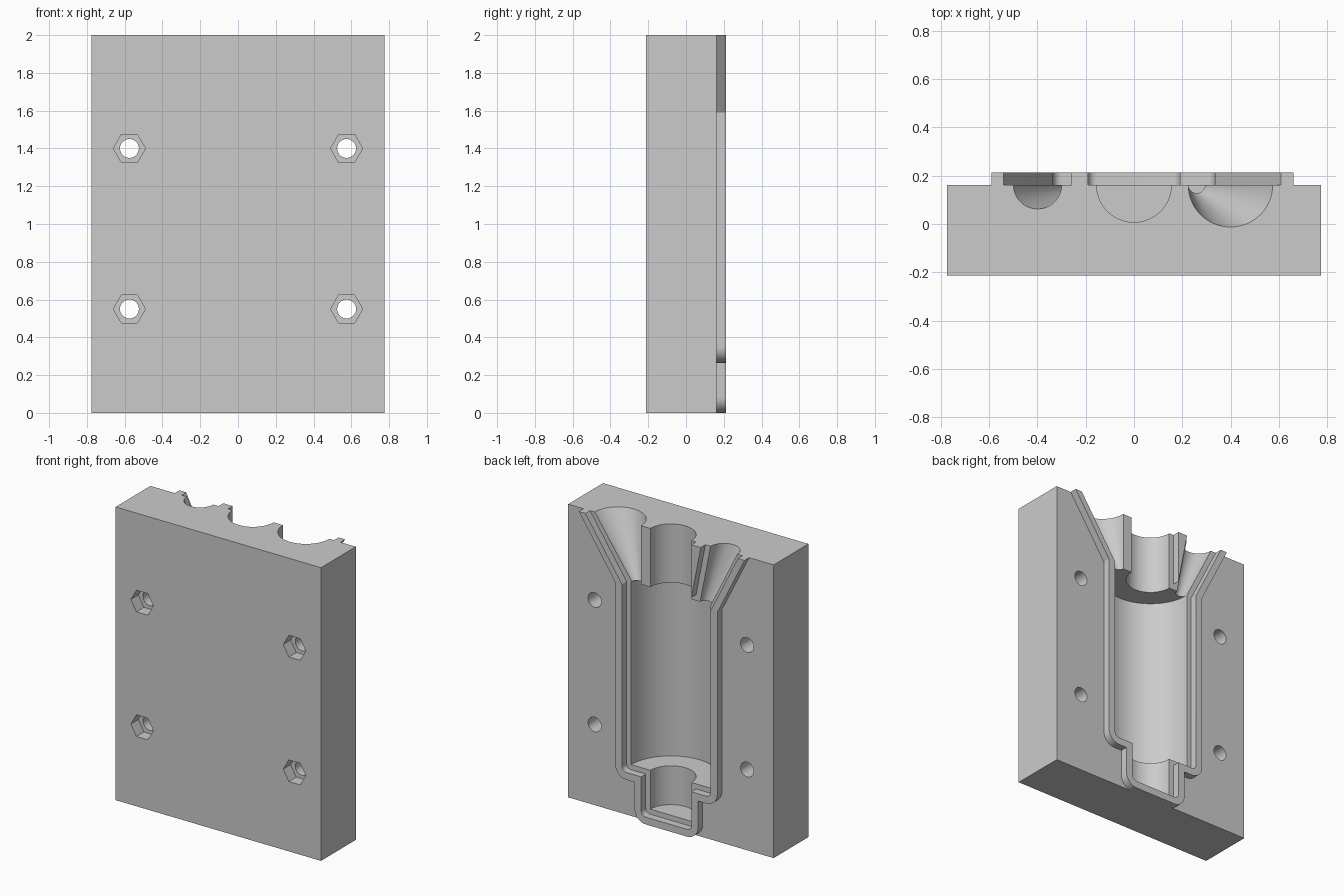
import bpy, bmesh
from math import sin, cos, pi, radians
from mathutils import Matrix, Vector

if "Cube" in bpy.data.objects:
    bpy.data.objects.remove(bpy.data.objects["Cube"])

FRONT, PARTING, TOP = -0.2125, 0.1625, 0.2125   # depth levels along y
GAP, WALL = 0.035, 0.085                        # seal inner / outer offset from the cavity

grey = bpy.data.materials.new("cast_grey")
grey.use_nodes = True
grey.diffuse_color = (0.6, 0.6, 0.6, 1)
grey.node_tree.nodes["Principled BSDF"].inputs["Base Color"].default_value = (0.6, 0.6, 0.6, 1)


def finish(bm, name):
    bmesh.ops.recalc_face_normals(bm, faces=bm.faces[:])
    mesh = bpy.data.meshes.new(name)
    bm.to_mesh(mesh)
    bm.free()
    mesh.materials.append(grey)
    obj = bpy.data.objects.new(name, mesh)
    bpy.context.collection.objects.link(obj)
    return obj


def select(obj):
    bpy.ops.object.select_all(action='DESELECT')
    obj.select_set(True)
    bpy.context.view_layer.objects.active = obj


def cut(target, cutter):
    cutter.hide_render = True
    select(target)
    mod = target.modifiers.new("cut", 'BOOLEAN')
    mod.operation, mod.solver, mod.object = 'DIFFERENCE', 'EXACT', cutter
    bpy.ops.object.modifier_apply(modifier=mod.name)
    bpy.data.objects.remove(cutter)


def rod(name, x, z, r, y0, y1, sides):
    """Prism along y."""
    bm = bmesh.new()
    m = Matrix.Translation((x, (y0 + y1) / 2, z)) @ Matrix.Rotation(pi / 2, 4, 'X')
    if sides == 6:
        m = m @ Matrix.Rotation(pi / 2, 4, 'Z')
    bmesh.ops.create_cone(bm, cap_ends=True, segments=sides, radius1=r, radius2=r,
                          depth=y1 - y0, matrix=m)
    return finish(bm, name)


def funnel(name, low, high):
    """Slanted cone between two horizontal rings, each (x, z, radius)."""
    bm = bmesh.new()
    n = 64
    rings = [[bm.verts.new((x + r * cos(2 * pi * i / n), PARTING + r * sin(2 * pi * i / n), z))
              for i in range(n)] for x, z, r in (low, high)]
    for i in range(n):
        j = (i + 1) % n
        bm.faces.new((rings[0][i], rings[0][j], rings[1][j], rings[1][i]))
    for ring in rings:
        bm.faces.new(ring)
    return finish(bm, name)


def raise_plate(bm, name):
    """Extrude flat faces from the parting plane up to the seal height."""
    out = bmesh.ops.extrude_face_region(bm, geom=bm.faces[:])
    moved = [v for v in out["geom"] if isinstance(v, bmesh.types.BMVert)]
    bmesh.ops.translate(bm, verts=moved, vec=(0, TOP - PARTING, 0))
    return finish(bm, name)


# Main block
bm = bmesh.new()
bmesh.ops.create_cube(bm, size=1)
bmesh.ops.scale(bm, vec=(1.55, PARTING - FRONT, 2), verts=bm.verts[:])
bmesh.ops.translate(bm, vec=(0, (PARTING + FRONT) / 2, 1), verts=bm.verts[:])
block = finish(bm, "mould_block")

# Turned cavity: foot, body and open neck
profile = [(0, 0.085), (0.155, 0.085), (0.155, 0.35), (0.3, 0.35),
           (0.3, 1.6), (0.155, 1.6), (0.155, 2.05), (0, 2.05)]
bm = bmesh.new()
pts = [bm.verts.new((r, PARTING, z)) for r, z in profile]
edges = [bm.edges.new(pair) for pair in zip(pts, pts[1:])]
bmesh.ops.spin(bm, geom=pts + edges, cent=(0, PARTING, 0), axis=(0, 0, 1),
               angle=2 * pi, steps=96)
bmesh.ops.remove_doubles(bm, verts=bm.verts[:], dist=1e-5)
cut(block, finish(bm, "cavity_cutter"))

# Pouring funnel and air vent, overrunning the block top and the body ceiling
for name, x, r_top, x_low, r_low in (("funnel_cutter", 0.4, 0.175, 0.26, 0.035),
                                     ("vent_cutter", -0.4, 0.1, -0.26, 0.04)):
    def ring(t):
        return (x_low + (x - x_low) * t, 1.6 + 0.4 * t, r_low + (r_top - r_low) * t)
    cut(block, funnel(name, ring(-0.03), ring(1.05)))

# Bolt holes with hexagonal nut pockets on the front
for x in (-0.575, 0.575):
    for z in (0.55, 1.4):
        cut(block, rod("bolt_cutter", x, z, 0.05, FRONT - 0.1, TOP + 0.1, 32))
        cut(block, rod("nut_cutter", x, z, 0.085, FRONT - 0.1, FRONT + 0.08, 6))


# Raised seal around the cavity outline
def seal_side(offset, x_top):
    def corner(cx, cz):
        return [(cx + offset * cos(a), cz - offset * sin(a))
                for a in (radians(90 * i / 10) for i in range(11))]
    return ([(x_top, 2), (0.3 + offset, 1.59)] + corner(0.3, 0.35)
            + [(0.155 + offset, 0.35 - offset)] + corner(0.155, 0.085))


def seal_line(offset, right_top, left_top):
    left = [(-x, z) for x, z in seal_side(offset, left_top)]
    return seal_side(offset, right_top) + left[::-1]


bm = bmesh.new()
outer, inner = [[bm.verts.new((x, PARTING, z)) for x, z in line]
                for line in (seal_line(WALL, 0.66, 0.59), seal_line(GAP, 0.61, 0.54))]
for i in range(len(outer) - 1):
    bm.faces.new((outer[i], outer[i + 1], inner[i + 1], inner[i]))
seal = raise_plate(bm, "seal_ridge")

# Wedge rib between neck and vent
bm = bmesh.new()
bm.faces.new([bm.verts.new((x, PARTING, z)) for x, z in ((-0.26, 2), (-0.19, 2), (-0.19, 1.64))])
rib = raise_plate(bm, "vent_rib")

for obj in (block, seal, rib):
    select(obj)
    bpy.ops.object.shade_smooth_by_angle(angle=radians(30))
